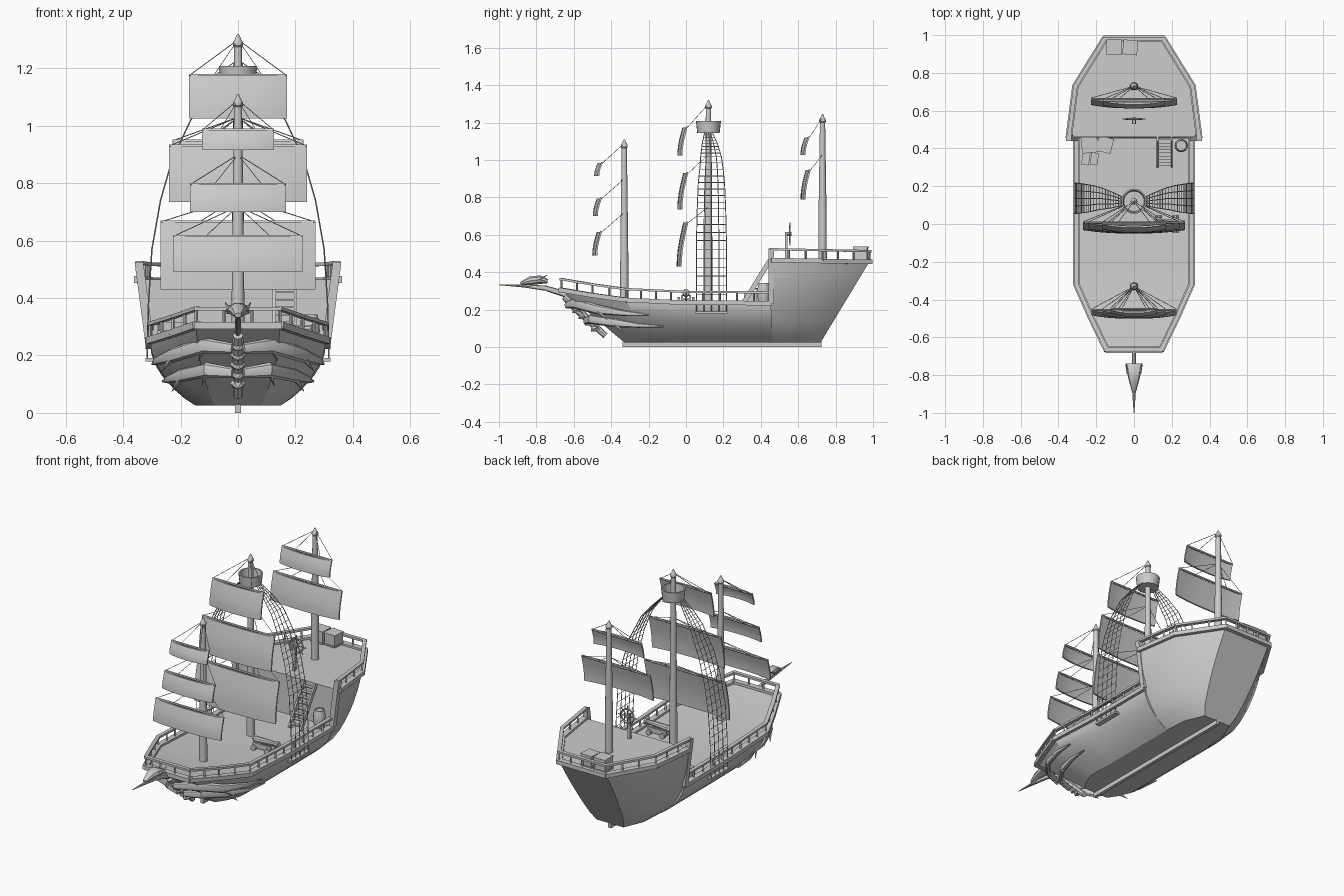
import bpy, bmesh, math
from mathutils import Vector as V

if "Cube" in bpy.data.objects:
    bpy.data.objects.remove(bpy.data.objects["Cube"])

def obj(name, bm, angle=35):
    bmesh.ops.recalc_face_normals(bm, faces=bm.faces)
    me = bpy.data.meshes.new(name); bm.to_mesh(me); bm.free()
    o = bpy.data.objects.new(name, me); bpy.context.collection.objects.link(o)
    bpy.ops.object.select_all(action='DESELECT')
    o.select_set(True); bpy.context.view_layer.objects.active = o
    bpy.ops.object.shade_smooth_by_angle(angle=math.radians(angle))
    return o

def skin(bm, rings, caps=True):
    vs = [[bm.verts.new(p) for p in r] for r in rings]
    n = len(vs[0])
    for a, b in zip(vs, vs[1:]):
        for i in range(n):
            bm.faces.new((a[i], a[(i+1) % n], b[(i+1) % n], b[i]))
    if caps:
        bm.faces.new(vs[0]); bm.faces.new(vs[-1])

def sweep(bm, pts, n=8, phase=0.0):
    """Elliptical tube through (x, y, z, side radius, up radius)."""
    P = [V(p[:3]) for p in pts]; rings = []
    for i, p in enumerate(P):
        d = (P[min(i+1, len(P)-1)] - P[max(i-1, 0)]).normalized()
        s = d.cross(V((0, 0, 1)))
        s = s.normalized() if s.length > 0.02 else V((1, 0, 0))
        u = s.cross(d)
        rings.append([p + s*pts[i][3]*math.cos(phase+k*math.tau/n) + u*pts[i][4]*math.sin(phase+k*math.tau/n) for k in range(n)])
    skin(bm, rings)

def rod(bm, a, b, r, n=4, r2=None):
    r2 = r if r2 is None else r2
    sweep(bm, [(*a, r, r), (*b, r2, r2)], n)

def beam(bm, a, b, w, h):
    k = math.sqrt(.5)
    sweep(bm, [(*a, w*k, h*k), (*b, w*k, h*k)], 4, math.pi/4)

def box(bm, c, s, rot=0.0):
    d = V((math.cos(rot), math.sin(rot), 0))*s[0]/2
    beam(bm, V(c)-d, V(c)+d, s[1], s[2])

def lathe(bm, c, prof, n=16):
    skin(bm, [[V(c)+V((r*math.cos(k*math.tau/n), r*math.sin(k*math.tau/n), z)) for k in range(n)] for r, z in prof])

def flip(p): return (-p[0], *p[1:])

def lerp_path(path, t):
    f = t*(len(path)-1); i = min(int(f), len(path)-2)
    return V(path[i]).lerp(V(path[i+1]), f-i)

# Hull, lofted from deck edge to bottom edge
MAIN = [(.145, -.665, .305), (.225, -.5, .277), (.305, -.32, .252), (.305, 0, .237), (.305, .455, .235)]
CASTLE = [(.345, .46, .465), (.31, .73, .46), (.155, .98, .455)]
def hull(name, tops, bots, power, levels=9):
    bm = bmesh.new(); rings = []
    for t, b in zip(tops, bots):
        half = []
        for j in range(levels):
            k = j/(levels-1)
            f = math.sin(k*math.pi/2)**power
            half.append((b[0]+(t[0]-b[0])*f, b[1]+(t[1]-b[1])*k, b[2]+(t[2]-b[2])*k))
        rings.append(half[::-1] + [flip(p) for p in half])
    skin(bm, rings); obj(name, bm, 28)
hull("main_hull", MAIN, [(.08, -.33, .025), (.12, -.27, .025), (.148, -.2, .025), (.148, 0, .025), (.148, .46, .025)], .85)
hull("stern_hull", CASTLE, [(.148, .455, .025), (.14, .6, .025), (.09, .72, .025)], .62)
bm = bmesh.new(); beam(bm, (0, -.34, .015), (0, .725, .015), .02, .03); obj("keel", bm)

# Deck edge trim, handrails and posts
trim, rail = bmesh.new(), bmesh.new()
for path in (MAIN, CASTLE):
    full = [path, [flip(p) for p in path]]
    end = 0 if path is MAIN else -1
    full.append([full[0][end], full[1][end]])
    for line in full:
        for a, b in zip(line, line[1:]):
            a, b = V(a), V(b); e = (b-a).normalized()*.006; up = V((0, 0, .058))
            beam(trim, a-e, b+e, .034, .024)
            beam(rail, a+up-e, b+up+e, .022, .012)
            n = max(1, round((b-a).length/.085))
            for i in range(n+1):
                p = a.lerp(b, i/n); rod(rail, p, p+up, .006)
for s in (-1, 1):
    beam(trim, (s*.307, .455, .235), (s*.345, .455, .525), .03, .03)
obj("deck_trim", trim); obj("handrails", rail)

# Masts
MASTS = [("fore_mast", -.33, .24, 1.11), ("main_mast", .12, .22, 1.32), ("rear_mast", .73, .44, 1.245)]
for name, y, z0, z1 in MASTS:
    bm = bmesh.new()
    lathe(bm, (0, y, 0), [(.023, z0), (.021, z0+.3), (.014, z1-.045), (.018, z1-.04), (.018, z1-.03), (.012, z1-.02), (.003, z1)], 12)
    obj(name, bm)

# Crow's nest
bm = bmesh.new()
lathe(bm, (0, .12, 0), [(.015, 1.145), (.06, 1.145), (.067, 1.208), (.059, 1.208), (.054, 1.158), (.015, 1.158)], 20)
obj("lookout_basket", bm)

# Sails: half width, top z, bottom z, yard y, mast y, rope height
SAILS = [(.225, .615, .49, -.45, -.33, .72), (.167, .795, .70, -.45, -.33, .90), (.125, .985, .915, -.445, -.33, 1.09),
         (.27, .665, .43, .012, .12, .75), (.24, .93, .735, .012, .12, 1.03), (.17, 1.175, 1.025, .008, .12, 1.3),
         (.228, .948, .79, .667, .73, 1.03), (.165, 1.12, 1.027, .66, .73, 1.23)]
sails, yards, ropes = bmesh.new(), bmesh.new(), bmesh.new()
for w, zt, zb, y, my, mz in SAILS:
    rings = []
    for i in range(11):
        u = -1+i/5
        loop = []
        for side in (0, 1):
            for k in range(6):
                v = (5-k if side else k)/5
                h = zt-zb
                yy = y - .018*(1-abs(u)**2.5) - (.012+.1*h)*math.sin(v*math.pi/2) - .009*side
                loop.append((w*u, yy, zt-h*v))
        rings.append(loop)
    skin(sails, rings)
    rod(yards, (-w, y-.005, zt), (w, y-.005, zt), .006, 6)
    for f in (-1, -.5, .5, 1):
        rod(ropes, (0, my, mz), (w*f, y, zt), .0016)
obj("sails", sails, 40); obj("yards", yards); obj("sail_ropes", ropes)

# Shrouds: rope ladders from the basket to the hull sides (x, half spread, z)
SH = [(.055, .02, 1.15), (.11, .04, 1.09), (.165, .055, 1.02), (.23, .07, .88), (.27, .076, .74), (.30, .08, .57), (.312, .08, .38), (.317, .08, .18)]
bm = bmesh.new()
for s in (-1, 1):
    def pt(t, k):
        x, h, z = lerp_path(SH, t)
        return (s*x, .12+.016*min(1, t*3)+h*k, z)
    N = 28
    for i in range(N):
        for k in (-1, -.5, 0, .5, 1):
            rod(bm, pt(i/N, k), pt((i+1)/N, k), .0025)
        if i:
            rod(bm, pt(i/N, -1), pt(i/N, 1), .0018)
    beam(bm, (s*.308, .05, .185), (s*.308, .222, .185), .03, .012)
obj("shrouds", bm)

# Bowsprit and beast figurehead
bm = bmesh.new()
sweep(bm, [(0, -1, .333, .002, .002), (0, -.87, .327, .011, .008), (0, -.75, .315, .01, .014), (0, -.62, .275, .01, .018)])
obj("bowsprit", bm)
bm = bmesh.new()
sweep(bm, [(0, -.885, .34, .012, .008), (0, -.83, .355, .027, .025), (0, -.78, .36, .038, .024), (0, -.74, .352, .046, .012)], 10)
for s in (-1, 1):
    rod(bm, (s*.03, -.79, .36), (s*.045, -.74, .385), .009, 6, .001)
obj("figurehead", bm)
bm = bmesh.new()
sweep(bm, [(0, -.65, .27, .018, .018), (0, -.58, .2, .02, .022), (0, -.43, .06, .016, .016)])
for i in range(5):
    a = V((0, -.61+.033*i, .235-.033*i))
    sweep(bm, [(*a, .028, .022), (*(a+V((0, -.02, -.008))), .02, .016), (*(a+V((0, -.03, -.018))), .003, .003)], 6)
obj("figurehead_neck", bm)
UP = [(.02, -.64, .225, .01, .018), (.12, -.60, .235, .014, .028), (.23, -.47, .2, .014, .026), (.285, -.32, .18, .012, .014), (.298, -.2, .17, .004, .004)]
LOW = [(.02, -.54, .14, .01, .018), (.11, -.51, .15, .014, .026), (.2, -.38, .13, .014, .024), (.245, -.25, .115, .012, .012), (.262, -.12, .11, .004, .004)]
bm = bmesh.new()
for path in (UP, LOW):
    for p in (path, [flip(q) for q in path]):
        sweep(bm, p, 8)
        for q in p[1:3]:
            rod(bm, (q[0], q[1], q[2]-.01), (q[0]*1.15, q[1]+.05, q[2]-.055), .012, 5, .001)
obj("figurehead_wings", bm)

# Stairs to the stern deck
bm = bmesh.new()
for x in (.125, .2):
    beam(bm, (x, .31, .24), (x, .45, .465), .01, .025)
for i in range(8):
    box(bm, (.1625, .32+.0165*i, .262+.0265*i), (.075, .022, .006))
obj("stairs", bm)

# Barrel, crates and chest
bm = bmesh.new()
lathe(bm, (.25, .415, .237), [(.027, 0), (.034, .03), (.035, .05), (.034, .075), (.027, .105), (.024, .105), (.024, .098)], 14)
obj("barrel", bm)
bm = bmesh.new()
for c, size, rot in [((-.235, .42, .275), .08, .1), ((-.155, .42, .275), .075, -.25), ((-.105, .935, .5), .075, 0), ((-.02, .935, .5), .072, -.08)]:
    box(bm, c, (size, size, size), rot)
    for dz in (-.45, .45):
        box(bm, (c[0], c[1], c[2]+dz*size), (size*1.08, size*1.08, size*.12), rot)
obj("crates", bm)
bm = bmesh.new()
for x in (-.255, -.21):
    box(bm, (x, .345, .262), (.04, .065, .05), -.15)
obj("chests", bm)

# Cannon on a wheeled carriage
bm = bmesh.new()
sweep(bm, [(.10, 0, .287, .008, .008), (.115, 0, .287, .02, .02), (.18, 0, .29, .017, .017), (.255, 0, .293, .013, .013), (.258, 0, .293, .018, .018), (.27, 0, .293, .018, .018)], 10)
for s in (-1, 1):
    box(bm, (.175, s*.022, .264), (.12, .01, .03))
    for x in (.13, .22):
        rod(bm, (x, s*.032, .253), (x, s*.045, .253), .016, 10)
box(bm, (.175, 0, .256), (.12, .05, .01))
obj("cannon", bm)

# Steering wheel
bm = bmesh.new()
C = V((0, .555, .605))
box(bm, (0, .537, .54), (.016, .014, .15))
rod(bm, (0, .53, .605), (0, .563, .605), .01, 8)
for k in range(16):
    d = [V((math.cos(a), 0, math.sin(a))) for a in (k*math.tau/16, (k+1)*math.tau/16)]
    rod(bm, C+d[0]*.042, C+d[1]*.042, .005, 6)
    if k % 2 == 0:
        rod(bm, C, C+d[0]*.062, .003, 5)
obj("steering_wheel", bm)
